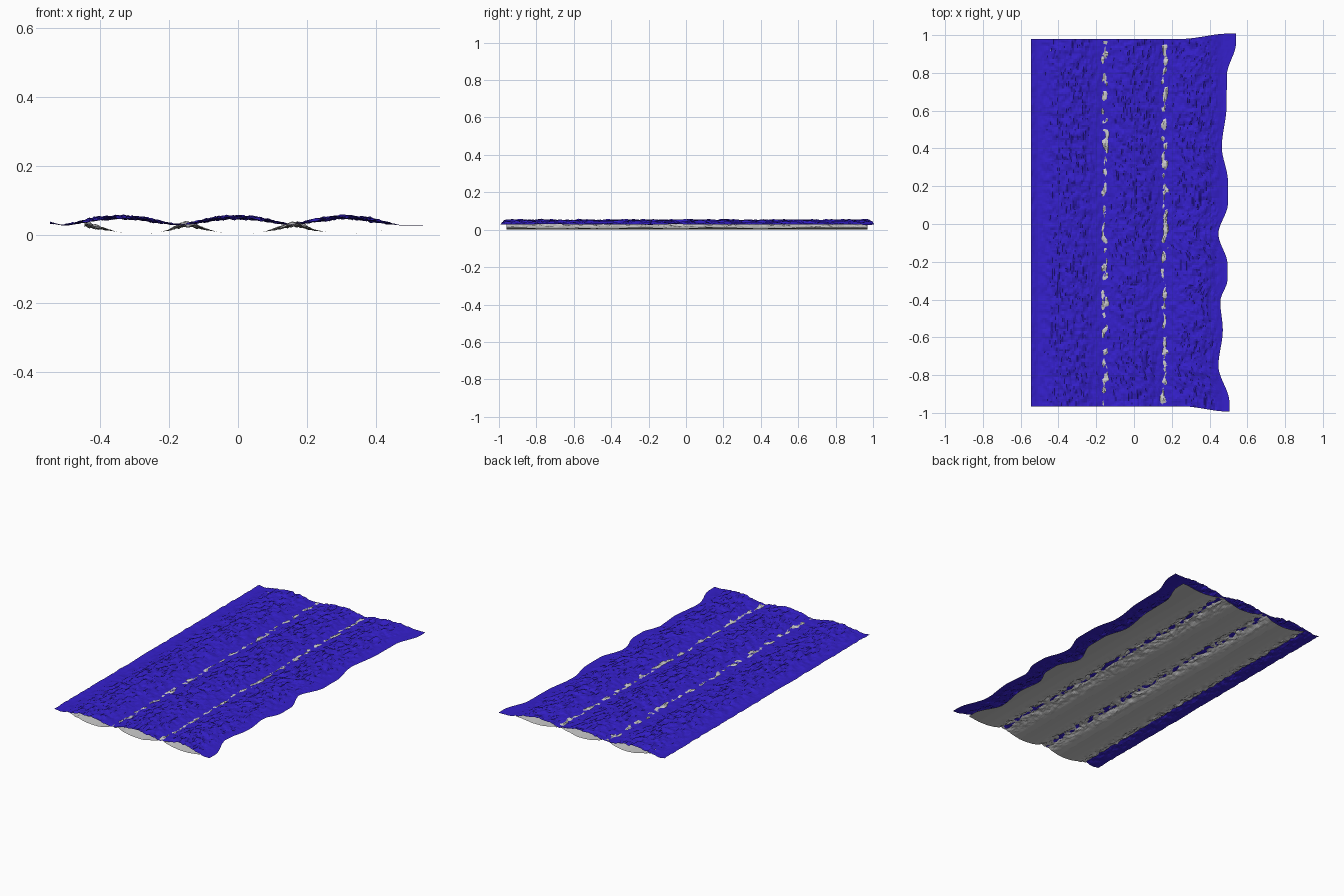
import bpy, bmesh, math
from mathutils import noise, Vector

if "Cube" in bpy.data.objects:
    bpy.data.objects.remove(bpy.data.objects["Cube"])

# wavy right hem: (y, x) stations
HEM = [(-1, .505), (-.95, .505), (-.76, .447), (-.57, .47), (-.42, .457), (-.3, .495), (-.22, .495),
       (-.06, .447), (.1, .497), (.22, .497), (.4, .465), (.62, .49), (.78, .492), (.95, .54), (1, .54)]
# cross-sections: (x, z)
TOP = [(-.545, .034), (-.51, .027), (-.47, .033), (-.41, .046), (-.34, .051), (-.27, .045), (-.21, .033), (-.165, .028),
       (-.12, .036), (-.06, .047), (0, .051), (.06, .046), (.115, .035), (.155, .028), (.2, .036),
       (.25, .046), (.31, .051), (.37, .046), (.42, .036), (.47, .027), (.55, .027)]
BOTTOM = [(-.445, .032), (-.41, .022), (-.34, .005), (-.29, .001), (-.25, .002), (-.2, .013), (-.16, .029),
          (-.14, .030), (-.1, .017), (-.05, .005), (0, .001), (.04, .001), (.08, .009), (.13, .022),
          (.16, .030), (.18, .028), (.22, .013), (.28, .004), (.34, .003), (.42, .013)]


def ease(t):
    return t * t * (3 - 2 * t)


def lookup(table, v, smooth=False):
    for (a, p), (b, q) in zip(table, table[1:]):
        if v <= b:
            t = min(1, max(0, (v - a) / (b - a)))
            return p + (q - p) * (ease(t) if smooth else t)
    return table[-1][1]


def sheet(name, left, inset, y0, y1, flare, profile, rough, nx=110, ny=200):
    bm = bmesh.new()
    rows = []
    for j in range(ny + 1):
        v = j / ny
        y = y0 + (y1 - y0) * v
        right = lookup(HEM, -1 + 2 * v, True) - inset
        row = []
        for i in range(nx + 1):
            x = left + (right - left) * i / nx
            # corners flare outward near the wavy hem
            f = flare * ease(min(1, max(0, (x - .25) / .25)))
            yy = y + f * (2 * v - 1)
            n = noise.noise(Vector((x * 38, yy * 20, left * 9)))
            n += .6 * noise.noise(Vector((x * 80, yy * 45, 3)))
            z = lookup(profile, x) + rough(x) * n
            row.append(bm.verts.new((x, yy, max(0, z))))
        rows.append(row)
    for a, b in zip(rows, rows[1:]):
        for i in range(nx):
            bm.faces.new((a[i], a[i + 1], b[i + 1], b[i]))
    me = bpy.data.meshes.new(name)
    bm.to_mesh(me)
    bm.free()
    ob = bpy.data.objects.new(name, me)
    bpy.context.collection.objects.link(ob)
    return ob


# crumple strength: strong on puffs of the cover, strong on ridges of the lining
def cover_rough(x):
    return .0075 * min(1, max(0, (lookup(TOP, x) - .025) / .018)) + (.002 if -.5 < x < .44 else 0)


def lining_rough(x):
    return .011 * min(1, max(0, (lookup(BOTTOM, x) - .008) / .02)) if x < .28 else 0


# blue quilted cover
cover = sheet("quilt_cover", -.545, 0, -.965, .98, .028, TOP, cover_rough)
blue = bpy.data.materials.new("blue")
blue.diffuse_color = (.035, .014, .6, 1)
blue.use_nodes = True
blue.node_tree.nodes["Principled BSDF"].inputs["Base Color"].default_value = blue.diffuse_color
cover.data.materials.append(blue)

# grey lining underneath
sheet("quilt_lining", -.445, .09, -.96, .97, 0, BOTTOM, lining_rough)
